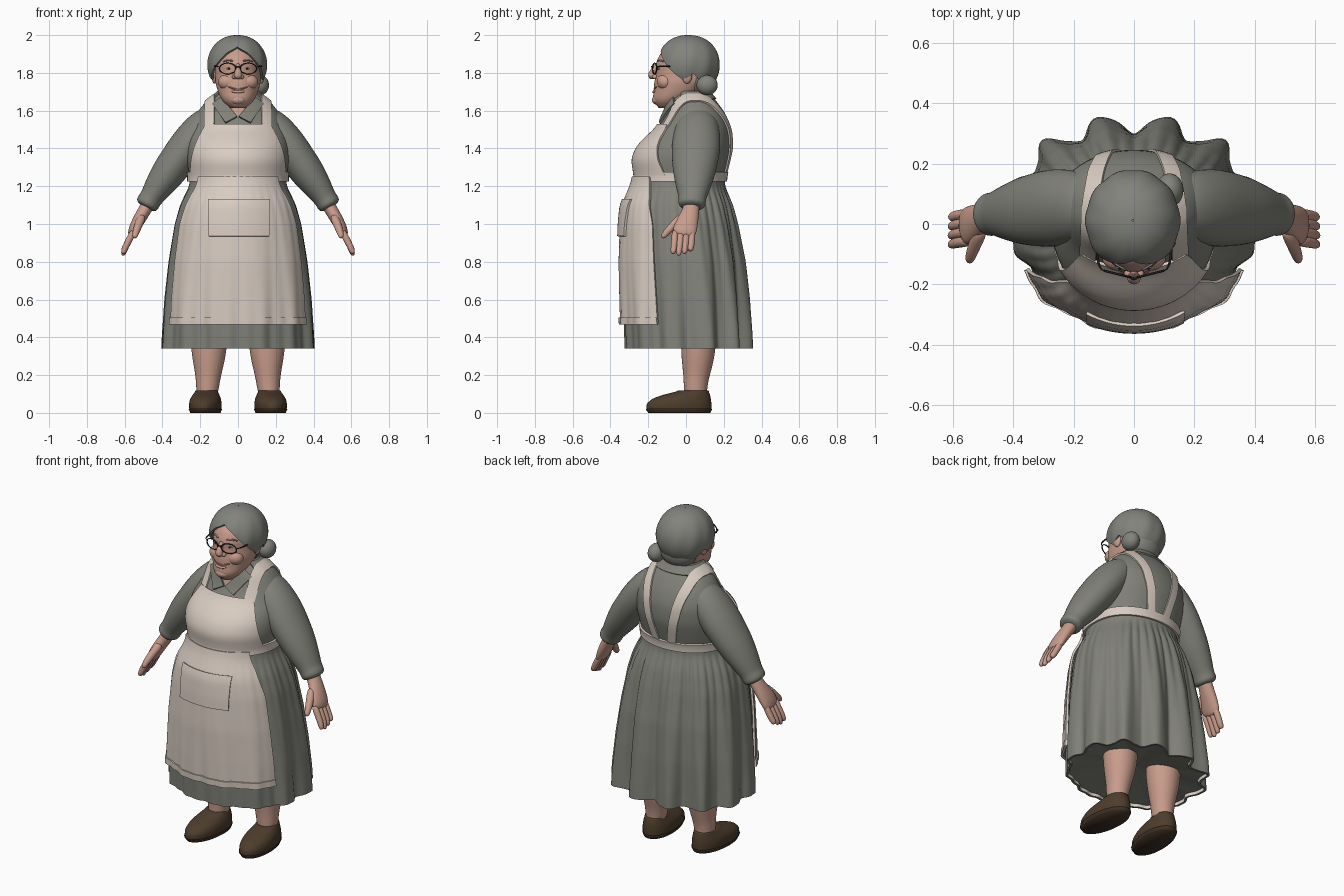
import bpy, bmesh
from math import sin, cos, pi, asin, acos, radians
from mathutils import Vector

if "Cube" in bpy.data.objects:
    bpy.data.objects.remove(bpy.data.objects["Cube"])


def material(name, *rgb):
    m = bpy.data.materials.new(name)
    m.use_nodes = True
    m.diffuse_color = (*rgb, 1)
    m.node_tree.nodes["Principled BSDF"].inputs["Base Color"].default_value = (*rgb, 1)
    return m


GREY = material("dress grey", .22, .22, .193)
HAIR = material("hair grey", .225, .228, .205)
CREAM = material("apron cream", .7, .61, .54)
SKIN = material("skin", .58, .335, .26)
LIP = material("lip rose", .42, .2, .16)
SHOE = material("shoe brown", .075, .046, .025)
SOLE = material("sole dark brown", .05, .032, .019)
BLACK = material("frame black", .015, .015, .015)
WHITE = material("eye white", .5, .44, .4)


def make(name, bm, mat, thick=0, subsurf=0):
    bmesh.ops.recalc_face_normals(bm, faces=bm.faces)
    for f in bm.faces:
        f.smooth = True
    mesh = bpy.data.meshes.new(name)
    bm.to_mesh(mesh)
    bm.free()
    mesh.materials.append(mat)
    ob = bpy.data.objects.new(name, mesh)
    bpy.context.collection.objects.link(ob)
    if thick:
        mod = ob.modifiers.new("thickness", "SOLIDIFY")
        mod.thickness, mod.offset = thick, 0
        ob.modifiers.new("crisp rim", "EDGE_SPLIT").split_angle = radians(50)
    if subsurf:
        mod = ob.modifiers.new("smooth", "SUBSURF")
        mod.levels = mod.render_levels = subsurf
    return ob


def patch(name, f, nu, nv, mat, wrap=False, caps=False, thick=0, subsurf=0):
    """Grid of points f(u, v), with u and v from 0 to 1."""
    bm = bmesh.new()
    cols = nu if wrap else nu + 1
    g = [[bm.verts.new(f(i / nu, j / nv)) for i in range(cols)] for j in range(nv + 1)]
    for a, b in zip(g, g[1:]):
        for i in range(nu):
            k = (i + 1) % cols
            bm.faces.new((a[i], a[k], b[k], b[i]))
    if caps:
        bm.faces.new(g[0])
        bm.faces.new(g[-1])
    return make(name, bm, mat, thick, subsurf)


def tube(name, rings, mat, side=1):
    """Rounded limb through rings of (x, y, z, depth, width), mirrored by side."""
    pts = [Vector((r[0] * side, r[1], r[2])) for r in rings]

    def f(u, v):
        i = round(v * (len(pts) - 1))
        d = (pts[min(i + 1, len(pts) - 1)] - pts[max(i - 1, 0)]).normalized()
        ref = Vector((0, 1, 0)) if abs(d.y) < .8 else Vector((0, 0, 1))
        a = (ref - d * ref.dot(d)).normalized()
        t = 2 * pi * u
        return pts[i] + a * cos(t) * rings[i][3] + d.cross(a) * sin(t) * rings[i][-1]
    return patch(name, f, 12, len(pts) - 1, mat, True, True, subsurf=2)


def ball(name, loc, size, mat):
    bm = bmesh.new()
    bmesh.ops.create_uvsphere(bm, u_segments=24, v_segments=16, radius=1)
    bmesh.ops.scale(bm, vec=size, verts=bm.verts)
    bmesh.ops.translate(bm, vec=loc, verts=bm.verts)
    return make(name, bm, mat)


def interp(rows, k):
    k = min(max(k, rows[0][0]), rows[-1][0])
    for a, b in zip(rows, rows[1:]):
        if k <= b[0]:
            w = (k - a[0]) / (b[0] - a[0])
            return [p + (q - p) * w for p, q in zip(a[1:], b[1:])]


def shell(rows, soft):
    """Surface of oval sections (z, half width, front y, back y), with a flatter back."""
    def f(t, z, off=0):
        near = [interp(rows, z + soft * k) for k in (-1, -.5, 0, .5, 1)]
        rx, yf, yb = (sum(c) / 5 for c in zip(*near))
        c = cos(t) if cos(t) > 0 else -abs(cos(t)) ** .82
        return Vector(((rx + off) * sin(t), (yf + yb) / 2 - ((yb - yf) / 2 + off) * c, z))
    return f


def loft(name, f, z0, z1, nv, mat, **kw):
    return patch(name, lambda u, v: f(2 * pi * u, z0 + (z1 - z0) * v), 48, nv, mat, True, **kw)


def angle(f, x, z):
    return asin(max(-1, min(1, x / f(pi / 2, z).x)))


def on(f, x, z, off=0):
    return f(angle(f, x, z), z, off)


# Dress: one body surface with deep pleats at the back
body = shell([(.34, .395, -.318, .33), (.6, .38, -.328, .318), (.8, .36, -.333, .3), (1, .33, -.326, .265),
              (1.1, .3, -.316, .24), (1.2, .252, -.274, .2), (1.25, .25, -.258, .2), (1.34, .265, -.272, .225),
              (1.4, .268, -.25, .24), (1.45, .262, -.208, .24), (1.5, .25, -.15, .236), (1.57, .222, -.11, .21),
              (1.63, .18, -.09, .17), (1.66, .147, -.078, .145), (1.7, .085, -.06, .11)], .02)


def dress(t, z, off=0):
    w = min(1, max(0, (1.22 - z) / .8))
    back = (1 - cos(t)) / 2
    fold = .032 * w * (.15 + .85 * back) * cos(12 * t)
    fold += .006 * min(1, w * 8) * (1 - w) * (.12 + .88 * back) * cos(40 * t)
    fold += .004 * w ** 3 * cos(28 * t)
    return body(t, z, off - fold)


def lining(u, v):
    p = dress(2 * pi * u, .36 + .05 * v, -.008)
    return Vector((p.x * (1 - .97 * v), p.y * (1 - .97 * v), p.z))


patch("dress", lambda u, v: dress(2 * pi * u, .34 + 1.36 * v), 240, 70, GREY, True, thick=.012)
patch("dress_lining", lining, 120, 6, GREY, True)
patch("hem_trim", lambda u, v: dress(2 * pi * u, .342 + .016 * v, -.009), 240, 2, CREAM, True)


# Apron
def apron(u, v, z0=.475, z1=1.25, off=.02):
    z = z0 + (z1 - z0) * v
    edge = radians(interp([(.4, 63.5), (1, 62), (1.15, 57), (1.25, 50)], z)[0])
    return dress((2 * u - 1) * edge, z, off)


def bib(u, v):
    return body((2 * u - 1) * radians(70 - 28 * v), 1.26 + .265 * v, .013)


patch("apron_skirt", apron, 64, 30, CREAM, thick=.012)
patch("apron_hem", lambda u, v: apron(u, v, .468, .505, .026), 64, 2, CREAM, thick=.014)
patch("apron_bib", bib, 32, 16, CREAM, thick=.012)
patch("apron_pocket", lambda u, v: on(body, -.142 + .292 * u, .935 + .195 * v, .028), 16, 8, CREAM, thick=.016)
loft("apron_waistband", lambda t, z: body(t, z, .011), 1.225, 1.275, 4, CREAM, thick=.014)


def shoulder_top(x):
    z = 1.7
    while body(pi / 2, z).x < x:
        z -= .002
    return z


def strap(u, v, side):
    x = interp([(0, .148), (.5, .138), (.7, .12), (.85, .088), (1, .045)], u)[0] + (v - .5) * .05
    low, top = (1.5 if u < .5 else 1.25), shoulder_top(x)
    z = low + (top - low) * sin(pi * u)
    t = angle(body, x, z)
    p = body(t if u < .5 else pi - t, z, .009)
    p.z += .006 * sin(pi * u)
    p.x *= side
    return p


for s, label in ((1, "left"), (-1, "right")):
    patch(label + "_strap", lambda u, v: strap(u, v, s), 48, 4, CREAM, thick=.01)

# Neck and pointed collar
tube("neck", [(0, .05, 1.52, .08), (0, .035, 1.6, .085), (0, .02, 1.7, .082), (0, .01, 1.78, .08)], SKIN)
patch("neck_opening", lambda u, v: on(body, (2 * u - 1) * .08 * v, 1.57 + .1 * v, .008), 12, 8, SKIN)
for s, label in ((1, "left"), (-1, "right")):
    inner = [Vector((.004, 1.568)), Vector((.08, 1.67))]
    outer = [Vector((.062, 1.535)), Vector((.125, 1.635))]

    def flap(u, v):
        p = inner[0].lerp(inner[1], u).lerp(outer[0].lerp(outer[1], u), v)
        return on(body, p.x * s, p.y, .016)
    patch(label + "_collar", flap, 12, 6, GREY, thick=.012)
    patch(label + "_collar_back", lambda u, v: body(s * (pi / 3 + u * pi * 2 / 3), 1.66 + .04 * v, .012),
          20, 4, GREY, thick=.012)

# Head
head = shell([(1.615, .035, -.14, -.05), (1.635, .068, -.165, -.02), (1.665, .09, -.177, .03),
              (1.7, .106, -.17, .08), (1.75, .12, -.168, .12), (1.8, .12, -.157, .13), (1.85, .118, -.16, .13),
              (1.9, .11, -.138, .13), (1.94, .085, -.095, .1), (1.965, .05, -.05, .06)], .012)
loft("head", head, 1.615, 1.965, 30, SKIN, caps=True)
ball("chin", (0, -.152, 1.657), (.04, .028, .025), SKIN)
tube("nose", [(0, -.152, 1.85, .012), (0, -.168, 1.82, .014), (0, -.185, 1.79, .024), (0, -.172, 1.768, .018)], SKIN)
ball("nose_tip", (0, -.18, 1.787), (.022, .02, .018), SKIN)
tube("smile", [(*on(head, x, 1.712 + 6 * x * x, .001), .004) for x in (-.052, -.035, 0, .035, .052)], LIP)
tube("lower_lip", [(*on(head, x, 1.699 + 5 * x * x, .002), .007) for x in (-.035, -.018, 0, .018, .035)], SKIN)

# Hair cap with a shaped lower edge, a parting and combed waves
hairline = [(0, 1.935), (22, 1.905), (42, 1.855), (62, 1.8), (80, 1.765), (100, 1.8), (125, 1.735), (180, 1.71)]


def hair(u, v):
    t = 2 * pi * u - pi
    z = interp(hairline, abs(t) * 180 / pi)[0]
    phi = .01 + v * acos((z - 1.843) / .15)
    s = sin(phi) ** .9 * (1 + .012 * cos(10 * t + 2 * phi) * sin(phi) ** 2)
    s -= .03 * max(0, 1 - abs(t + .1) * 5) * sin(phi)
    return Vector((.15 * s * sin(t) - .004, .012 - .161 * s * cos(t), 1.843 + .15 * cos(phi)))


patch("hair", hair, 120, 24, HAIR, True, thick=.014)
ball("hair_bun", (.118, .112, 1.735), (.046, .056, .053), HAIR)
ball("nape_hair", (0, .07, 1.76), (.11, .085, .09), HAIR)

for s, label in ((1, "left"), (-1, "right")):
    # Face details
    ball(label + "_cheek", (s * .052, -.11, 1.752), (.054, .045, .044), SKIN)
    ball(label + "_nostril", (s * .02, -.164, 1.779), (.013, .015, .012), SKIN)
    ball(label + "_ear", (s * .124, .005, 1.785), (.016, .027, .042), SKIN)
    ball(label + "_eye", on(head, s * .048, 1.823, -.005), (.014, .008, .006), WHITE)
    ball(label + "_pupil", on(head, s * .047, 1.823, .001), (.006, .004, .0055), BLACK)
    tube(label + "_brow", [(*on(head, s * x, z, .002), .005) for x, z in
                           ((.024, 1.862), (.05, 1.87), (.082, 1.858))], HAIR)

    # Spectacles
    bpy.ops.mesh.primitive_torus_add(major_radius=.045, minor_radius=.0038, major_segments=32, minor_segments=8,
                                     location=(s * .055, -.166, 1.823), rotation=(pi / 2, 0, s * radians(14)))
    rim = bpy.context.object
    rim.name = label + "_spectacle_rim"
    rim.scale.y = .64
    rim.data.materials.append(BLACK)
    bpy.ops.object.shade_smooth()
    tube(label + "_temple", [(.1, -.155, 1.832, .004), (.118, -.145, 1.836, .005), (.126, -.07, 1.836, .004),
                             (.126, .01, 1.825, .004)], BLACK, s)

    # Sleeve, cuff and hand
    tube(label + "_sleeve", [(.1, .065, 1.58, .08, .065), (.17, .062, 1.53, .12, .1), (.26, .054, 1.42, .137, .106),
                             (.32, .048, 1.34, .128, .098), (.37, .043, 1.27, .117, .095), (.43, .037, 1.185, .092, .076),
                             (.462, .034, 1.135, .074, .062), (.475, .032, 1.115, .076, .066),
                             (.492, .03, 1.085, .07, .06)], GREY, s)
    tube(label + "_palm", [(.46, .033, 1.13, .045, .038), (.49, .028, 1.08, .044, .036), (.52, .013, 1.03, .056, .035),
                           (.55, -.006, .975, .068, .031), (.567, -.013, .93, .06, .022)], SKIN, s)
    for i, finger in enumerate(("index", "middle", "ring", "little")):
        y = .03 * i - .057
        tip = .83 + .01 * abs(i - 1) ** 1.5
        tube(f"{label}_{finger}_finger", [(.548, y, .97, .019), (.577, y - .003, .915, .0185),
                                          (.6, y - .008, .87, .0175), (.61, y - .013, tip, .012)], SKIN, s)
    tube(label + "_thumb", [(.505, -.015, 1.045, .025), (.525, -.06, 1.0, .023), (.54, -.1, .96, .02),
                            (.548, -.128, .925, .013)], SKIN, s)

    # Leg and shoe
    tube(label + "_leg", [(.15, .065, .62, .1, .1), (.153, .068, .4, .1, .106), (.155, .062, .28, .09, .09),
                          (.158, .054, .19, .07, .068), (.162, .05, .13, .064, .063), (.165, .05, .06, .062, .05)], SKIN, s)
    shoe = shell([(0, .074, -.195, .125), (.02, .084, -.212, .135), (.05, .085, -.208, .135), (.075, .08, -.18, .132),
                  (.095, .07, -.125, .128), (.115, .058, -.04, .12)], .006)
    parts = (loft(label + "_shoe", shoe, .018, .118, 14, SHOE, caps=True),
             loft(label + "_shoe_sole", lambda t, z: shoe(t, z, .004), 0, .02, 3, SOLE, caps=True))
    for part in parts:
        part.location.x = s * .17
        part.rotation_euler.z = s * radians(5)

tube("spectacle_bridge", [(-.014, -.178, 1.83, .004), (0, -.184, 1.834, .004), (.014, -.178, 1.83, .004)], BLACK)
